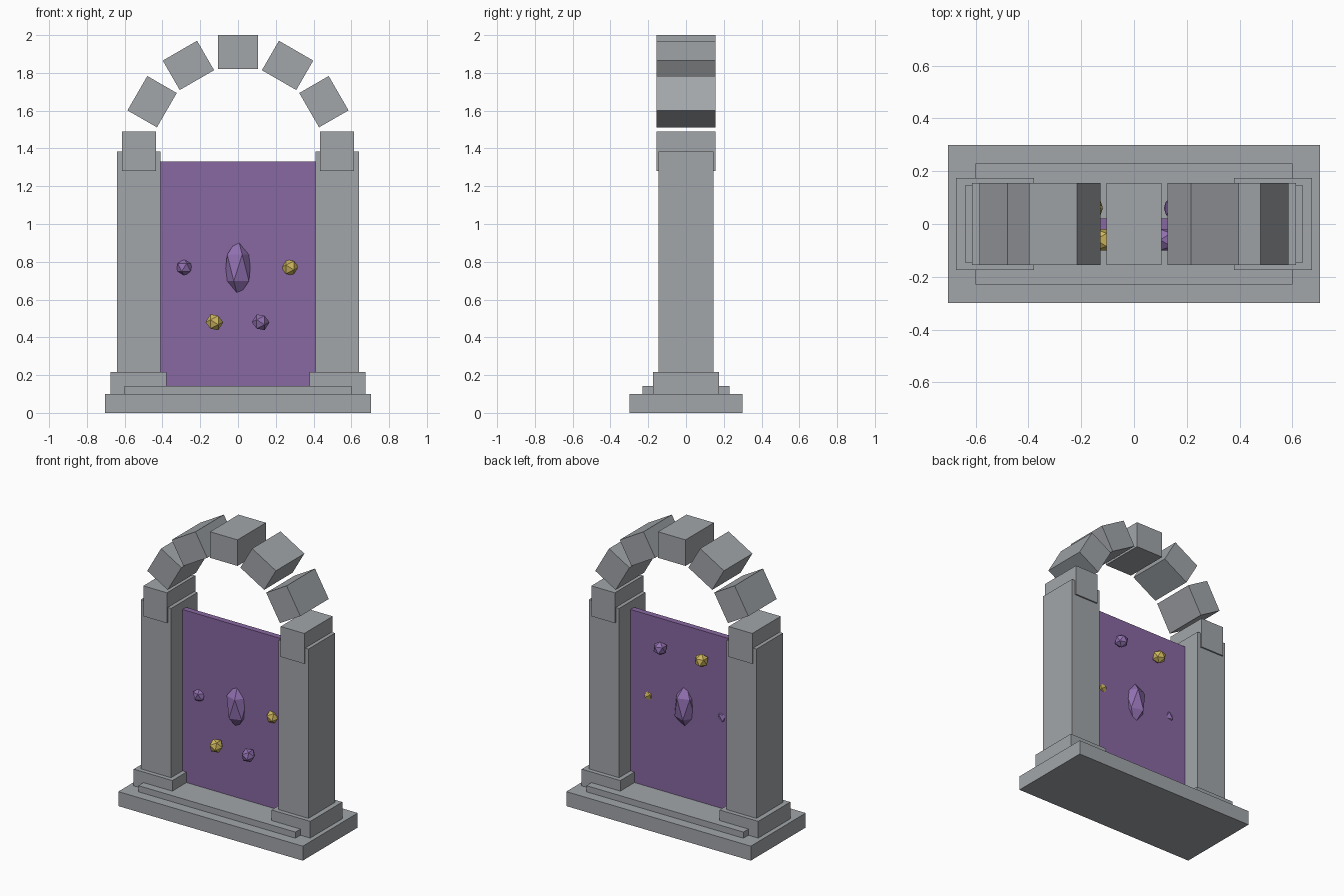
import bpy
import math

cube = bpy.data.objects.get("Cube")
if cube:
    bpy.data.objects.remove(cube, do_unlink=True)


def material(name, color):
    mat = bpy.data.materials.new(name)
    mat.use_nodes = True
    mat.diffuse_color = (*color, 1)
    mat.node_tree.nodes["Principled BSDF"].inputs["Base Color"].default_value = (*color, 1)
    return mat


stone = material("grey stone", (0.36, 0.38, 0.40))
veil = material("portal purple", (0.25, 0.14, 0.36))
violet = material("crystal violet", (0.28, 0.16, 0.43))
gold = material("crystal gold", (0.62, 0.47, 0.11))


def finish(name, mat, rotation):
    ob = bpy.context.object
    ob.name = name
    ob.rotation_euler = rotation
    ob.data.materials.append(mat)
    return ob


def box(name, center, size, mat=stone, rotation=(0, 0, 0)):
    bpy.ops.mesh.primitive_cube_add(size=1, location=center)
    ob = finish(name, mat, rotation)
    ob.scale = size
    return ob


def gem(name, center, mat, radii=(0.047, 0.047, 0.047), rotation=(0, 0, 0)):
    bpy.ops.mesh.primitive_ico_sphere_add(subdivisions=1, radius=1, location=center)
    ob = finish(name, mat, rotation)
    ob.scale = radii
    return ob


# Stepped foundation
box("foundation", (0, 0, 0.05), (1.41, 0.60, 0.10))
box("threshold_step", (0, 0, 0.12), (1.20, 0.46, 0.045))

# Pillars on square footings
for side, sx in (("left", 1), ("right", -1)):
    box(side + "_footing", (sx * 0.527, 0, 0.157), (0.295, 0.35, 0.117))
    box(side + "_pillar", (sx * 0.525, 0, 0.79), (0.23, 0.29, 1.19))

# Separate blocks turned around the arch
for i in range(7):
    a = math.radians(30 * i)
    center = (0.525 * math.cos(a), 0, 1.385 + 0.525 * math.sin(a))
    box(f"arch_block_{i + 1}", center, (0.18, 0.31, 0.21), rotation=(0, -a, 0))

# Portal sheet
box("portal_sheet", (0, 0, 0.735), (0.83, 0.04, 1.19), veil)

# Large central crystal and the small floating gems
gem("central_crystal", (0, 0, 0.768), violet, (0.08, 0.08, 0.157))
turn = math.pi / 2
gem("right_violet_gem", (-0.285, -0.01, 0.77), violet)
gem("left_gold_gem", (0.275, -0.01, 0.77), gold, rotation=(0, turn, 0))
gem("front_gold_gem", (-0.125, -0.06, 0.48), gold, rotation=(0, turn, 0))
gem("front_violet_gem", (0.12, -0.06, 0.48), violet, rotation=(0, turn, 0))
gem("back_violet_gem", (0.155, 0.06, 1.145), violet)
gem("back_gold_gem", (-0.16, 0.06, 1.145), gold)
